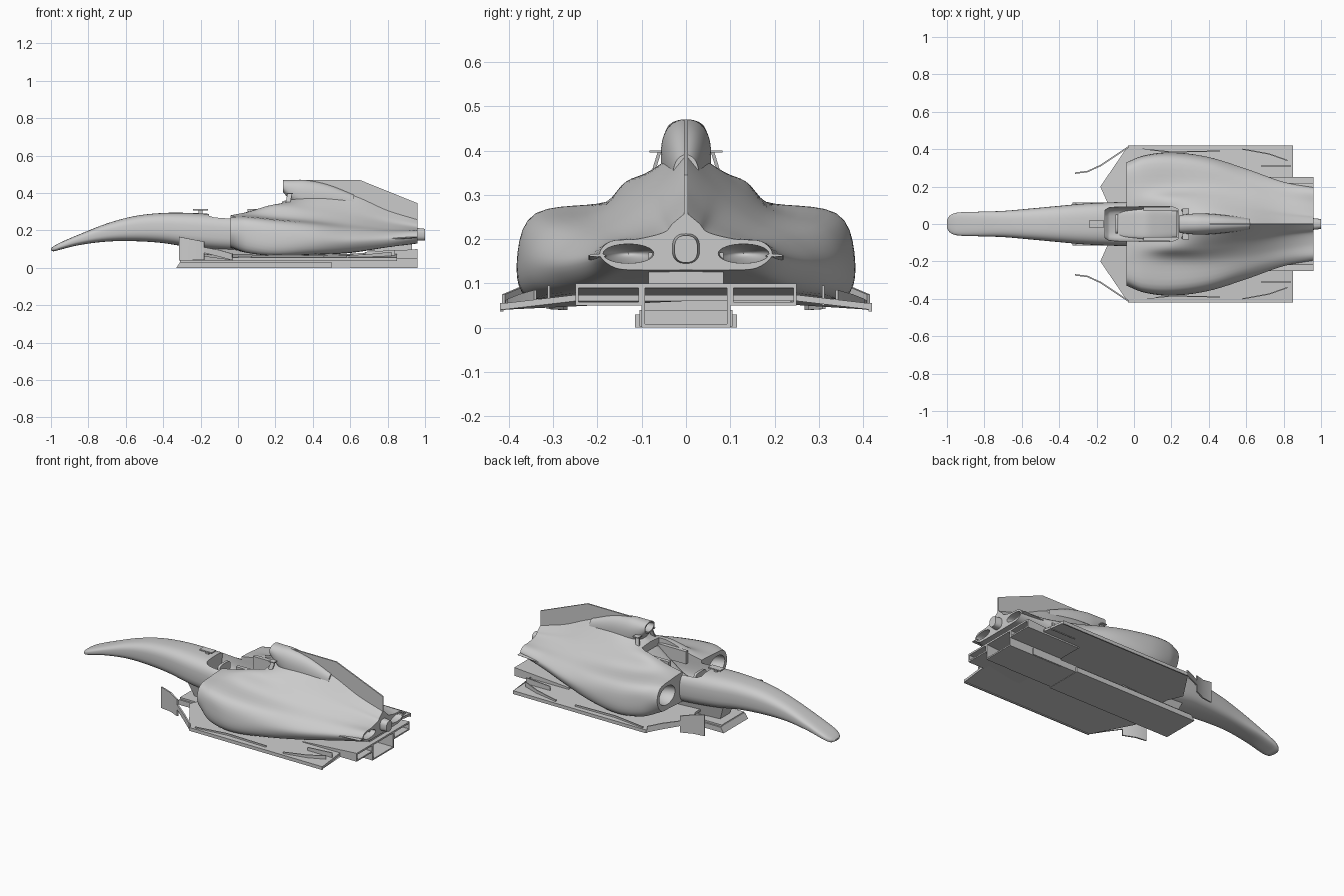
import bpy, bmesh, math
from mathutils import Vector

if "Cube" in bpy.data.objects:
    bpy.data.objects.remove(bpy.data.objects["Cube"])


def make(name, verts, faces):
    bm = bmesh.new()
    vs = [bm.verts.new(v) for v in verts]
    for f in faces:
        bm.faces.new([vs[i] for i in f])
    bmesh.ops.recalc_face_normals(bm, faces=bm.faces)
    me = bpy.data.meshes.new(name)
    bm.to_mesh(me)
    bm.free()
    ob = bpy.data.objects.new(name, me)
    bpy.context.collection.objects.link(ob)
    return ob


def spline(rows, t):
    """Smooth interpolation of rows keyed by their first value."""
    n = len(rows)
    i = 0
    while i < n - 2 and t > rows[i + 1][0]:
        i += 1
    a, b = rows[i], rows[i + 1]
    h = b[0] - a[0]
    p, q = rows[max(i - 1, 0)], rows[min(i + 2, n - 1)]
    s = (t - a[0]) / h
    out = []
    for k in range(1, len(a)):
        m0 = (b[k] - p[k]) / (b[0] - p[0]) * h
        m1 = (q[k] - a[k]) / (q[0] - a[0]) * h
        out.append(a[k] * (2*s**3 - 3*s*s + 1) + m0 * (s**3 - 2*s*s + s)
                   + b[k] * (3*s*s - 2*s**3) + m1 * (s**3 - s*s))
    return out


def skin(name, rings):
    n = len(rings[0])
    faces = [[j*n + i, j*n + (i+1) % n, (j+1)*n + (i+1) % n, (j+1)*n + i]
             for j in range(len(rings) - 1) for i in range(n)]
    faces += [list(range(n)), list(range((len(rings)-1)*n, len(rings)*n))]
    return make(name, [v for r in rings for v in r], faces)


def stations(rows, sub):
    return [a[0] + (b[0] - a[0]) * k / sub for a, b in zip(rows, rows[1:])
            for k in range(sub)] + [rows[-1][0]]


def tube(name, rows, power=3.0, sub=5, n=40):
    """Loft of rounded boxes; rows are x, bottom, top, half width."""
    rings = []
    for x in stations(rows, sub):
        zb, zt, w = spline(rows, x)
        ring = []
        for i in range(n):
            a = 2 * math.pi * i / n
            c, s = math.cos(a), math.sin(a)
            ring.append((x, w * math.copysign(abs(c)**(2/power), c),
                         (zb+zt)/2 + (zt-zb)/2 * math.copysign(abs(s)**(2/power), s)))
        rings.append(ring)
    return skin(name, rings)


def prism(name, low, high):
    n = len(low)
    return skin(name, [low, high])


def box(name, x0, x1, y0, y1, z0, z1):
    return prism(name, [(x0, y0, z0), (x1, y0, z0), (x1, y1, z0), (x0, y1, z0)],
                 [(x0, y0, z1), (x1, y0, z1), (x1, y1, z1), (x0, y1, z1)])


def ball(name, c, r):
    rows = [(c[0] - r[0]*math.cos(math.pi*k/16), max(math.sin(math.pi*k/16), .02))
            for k in range(17)]
    return skin(name, [[(x, c[1] + r[1]*s*math.cos(a*math.pi/16),
                         c[2] + r[2]*s*math.sin(a*math.pi/16)) for a in range(32)]
                       for x, s in rows])


def apply(ob):
    bpy.context.view_layer.objects.active = ob
    for m in list(ob.modifiers):
        bpy.ops.object.modifier_apply(modifier=m.name)


def cut(ob, *cutters):
    for c in cutters:
        m = ob.modifiers.new("cut", 'BOOLEAN')
        m.operation, m.object, m.solver = 'DIFFERENCE', c, 'EXACT'
    apply(ob)


def drop(*obs):
    for o in obs:
        bpy.data.objects.remove(o)


def sheet(name, pts, thick):
    """Upright plate along a path; points are x, y, bottom, top."""
    v = [(p[0], p[1], p[k]) for p in pts for k in (2, 3)]
    ob = make(name, v, [[2*i, 2*i+2, 2*i+3, 2*i+1] for i in range(len(pts) - 1)])
    m = ob.modifiers.new("thick", 'SOLIDIFY')
    m.thickness, m.offset = thick, 0
    apply(ob)
    return ob


# Main body: half cross-sections from bottom centre, round the pod, to the spine
body_rows = [
    (-.04, 0, .10, .2, .11, .29, .12, .33, .19, .30, .26, .2, .275, .12, .28, .06, .28, 0, .28),
    (.05, 0, .08, .25, .08, .345, .09, .365, .18, .335, .26, .2, .28, .13, .297, .07, .297, 0, .297),
    (.2, 0, .07, .25, .07, .36, .07, .382, .15, .345, .245, .2, .27, .135, .33, .08, .34, 0, .34),
    (.4, 0, .07, .22, .07, .33, .08, .357, .15, .315, .225, .2, .255, .13, .31, .07, .36, 0, .41),
    (.6, 0, .08, .18, .08, .26, .09, .295, .145, .25, .20, .17, .235, .105, .28, .055, .33, 0, .395),
    (.8, 0, .11, .14, .11, .2, .115, .225, .155, .19, .19, .13, .21, .07, .24, .04, .27, 0, .31),
    (.96, 0, .13, .1, .13, .16, .135, .195, .165, .17, .195, .11, .2, .05, .215, .03, .235, 0, .26)]
rings = []
for x in stations(body_rows, 8):
    s = spline(body_rows, x)
    prof = [(i, s[2*i], s[2*i+1]) for i in range(9)]
    half = [spline(prof, k / 5) for k in range(41)]
    rings.append([(x, y, z) for y, z in half] + [(x, -y, z) for y, z in half[-2:0:-1]])
body = skin("engine_cover_and_sidepods", rings)

# Nose and driver tub
nose = tube("nose_and_tub", [
    (-1, .094, .104, .022), (-.985, .088, .116, .045), (-.95, .097, .135, .06),
    (-.85, .121, .178, .065), (-.7, .14, .237, .07), (-.55, .142, .277, .083),
    (-.4, .132, .293, .097), (-.25, .108, .293, .11), (-.05, .09, .282, .118),
    (.1, .09, .275, .12)])

# Cockpit opening, pod inlets and rear outlets
cockpit = tube("cockpit_cutter", [(-.155, .2, .5, .075), (-.13, .18, .5, .088),
                                  (0, .15, .5, .092), (.2, .15, .5, .092), (.235, .2, .5, .08)], 5)
inlets = [ball("inlet_cutter", (-.05, s*.235, .195), (.1, .075, .055)) for s in (1, -1)]
outlets = [ball("outlet_cutter", (.98, s*.13, .167), (.15, .058, .022)) for s in (1, -1)]
cut(body, cockpit, *inlets, *outlets)
cut(nose, cockpit)
drop(cockpit, *inlets, *outlets)

# Cockpit fittings
tube("seat", [(-.08, .13, .17, .07), (.05, .13, .18, .08), (.13, .13, .23, .085),
              (.23, .13, .31, .085)], 5)
tube("steering_wheel", [(-.1, .2, .265, .05), (-.085, .2, .265, .05)], 4, 1)
for s in (1, -1):
    box("headrest_side", .05, .235, s*.07, s*.092, .24, .315)
box("windscreen_blade", -.24, -.16, -.02, .02, .307, .314)
box("windscreen_post", -.21, -.19, -.006, .006, .28, .31)

# Air intake and spine
intake = tube("air_intake", [(.24, .405, .47, .046), (.29, .35, .47, .053), (.36, .3, .469, .057),
                             (.48, .28, .445, .048), (.62, .28, .39, .03)], 2.3)
hole = ball("intake_cutter", (.23, 0, .438), (.09, .04, .026))
cut(intake, hole)
drop(hole)
fin = [(.33, .47), (.65, .47), (.96, .345), (.96, .235), (.8, .28), (.5, .36), (.33, .4)]
prism("spine_fin", [(x, -.004, z) for x, z in fin], [(x, .004, z) for x, z in fin])
for s in (1, -1):
    prism("intake_strut", [(.25, s*.078, .325), (.275, s*.078, .325), (.275, s*.086, .325), (.25, s*.086, .325)],
          [(.265, s*.055, .4), (.29, s*.055, .4), (.29, s*.063, .4), (.265, s*.063, .4)])
    box("strut_cap", .26, .295, s*.045, s*.082, .395, .4)

# Floor, higher at the centre
outline = [(-.14, .11, .06), (-.18, .2, .06), (-.03, .42, .04), (.85, .42, .04), (.85, .25, .06)]
for s in (1, -1):
    half = [(-.14, 0, .06)] + outline + [(.85, 0, .06)]
    pts = [(x, s*y, z) for x, y, z in half]
    n = len(pts)
    prism("floor", pts, [(x, y, z + .014) for x, y, z in pts])
    box("floor_edge_lip", -.03, .85, s*.412, s*.42, .036, .056)
    # Edge strakes and rear floor vanes
    sheet("edge_strake", [(.0, s*.405, .045, .062), (.2, s*.385, .045, .068),
                          (.46, s*.39, .045, .066)], .006)
    sheet("rear_floor_vane", [(.58, s*.40, .045, .065), (.72, s*.375, .045, .075),
                              (.82, s*.34, .05, .085)], .006)
    sheet("rear_floor_fence", [(.68, s*.31, .05, .085), (.84, s*.31, .05, .095)], .006)
    # Turning vane ahead of the pod
    sheet("turning_vane", [(-.315, s*.272, .04, .166), (-.25, s*.28, .04, .153),
                           (-.18, s*.312, .042, .14)], .008)
    sheet("vane_link", [(-.18, s*.312, .08, .11), (-.1, s*.365, .06, .095),
                        (-.03, s*.412, .04, .075)], .008)

# Plank, keel and splitter
box("plank", -.31, .8, -.105, .105, .002, .04)
prism("splitter", [(-.33, -.115, 0), (.5, -.115, 0), (.5, .115, 0), (-.33, .115, 0)],
      [(-.31, -.115, .03), (.5, -.115, .03), (.5, .115, .03), (-.31, .115, .03)])
prism("keel", [(-.25, -.04, .02), (.15, -.08, .02), (.15, .08, .02), (-.25, .04, .02)],
      [(-.3, -.07, .15), (.15, -.1, .15), (.15, .1, .15), (-.3, .07, .15)])

# Diffuser channels, open at the back
for y0, y1, zb in ((-.1, .1, 0), (-.25, -.1, .05), (.1, .25, .05)):
    lo = [(.6, y0, zb), (.96, y0, zb), (.96, y1, zb), (.6, y1, zb)]
    hi = [(.6, y0, .075), (.96, y0, .1), (.96, y1, .1), (.6, y1, .075)]
    duct = prism("diffuser_channel", lo, hi)
    c = box("duct_cutter", .7, 1, y0 + .007, y1 - .007, zb + .008, .092)
    c.data.vertices  # plain box, roof kept thin at the exit
    for v in c.data.vertices:
        if v.co.z > .09 and v.co.x < .8:
            v.co.z = .074
    cut(duct, c)
    drop(c)

# Gearbox and rear crash structure
box("gearbox", .7, .93, -.085, .085, .09, .17)
tube("crash_structure", [(.85, .14, .215, .035), (.96, .145, .212, .031), (1.0, .147, .208, .026)], 2.6)
for s in (1, -1):
    tube("outlet_blade", [(.82, .15, .16, .02), (.96, .16, .166, .02)], 2).location.y = s*.2

for o in bpy.context.collection.objects:
    o.select_set(True)
bpy.context.view_layer.objects.active = body
bpy.ops.object.shade_smooth_by_angle(angle=math.radians(35))
